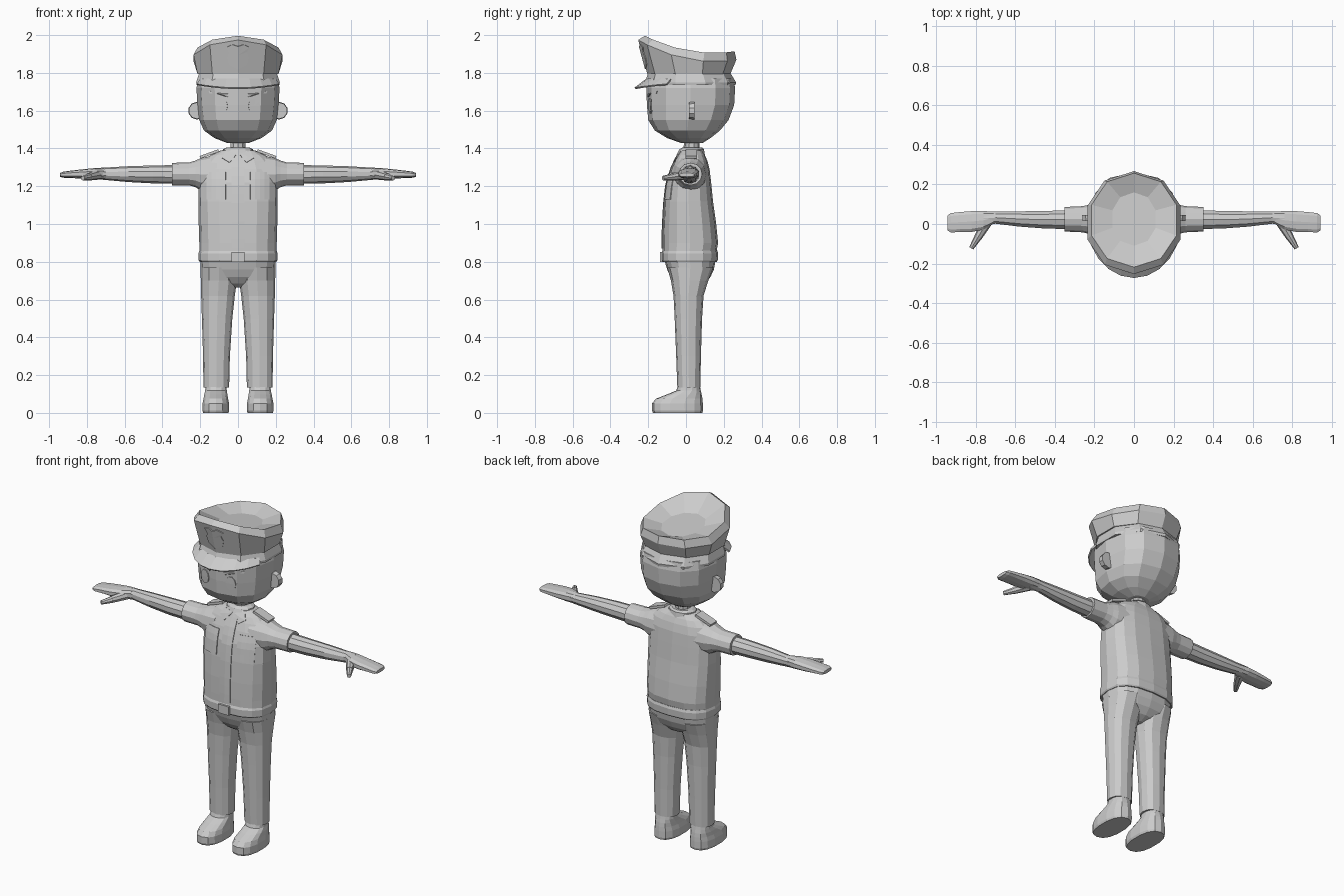
import bpy, bmesh, math
from mathutils import Vector, Matrix
from mathutils.bvhtree import BVHTree

GREY = bpy.data.materials.new("plain_grey")
GREY.diffuse_color = (0.6, 0.6, 0.6, 1)


def finish(name, bm, mirror=False, solid=0):
    bmesh.ops.recalc_face_normals(bm, faces=bm.faces)
    me = bpy.data.meshes.new(name)
    bm.to_mesh(me)
    bm.free()
    me.materials.append(GREY)
    ob = bpy.data.objects.new(name, me)
    bpy.context.collection.objects.link(ob)
    if solid:
        m = ob.modifiers.new("thickness", "SOLIDIFY")
        m.thickness = solid
        m.offset = 0
    if mirror:
        ob.modifiers.new("mirror", "MIRROR")
    return ob


def loft(name, rings, axis="z", n=12, p=2.0, mirror=False):
    """Skin rings (t, a0, a1, b0, b1[, slope, curve]); z rings span x,y and x rings span y,z."""
    bm = bmesh.new()
    rows = []
    for t, a0, a1, b0, b1, *bend in rings:
        k, q = bend if bend else (0, 0)
        row = []
        for i in range(n):
            w = 2 * math.pi * i / n - math.pi / 2
            c, s = math.cos(w), math.sin(w)
            a = (a0 + a1) / 2 + (a1 - a0) / 2 * math.copysign(abs(c) ** (2 / p), c)
            b = (b0 + b1) / 2 + (b1 - b0) / 2 * math.copysign(abs(s) ** (2 / p), s)
            row.append(bm.verts.new((a, b, t + k * b + q * b * b) if axis == "z" else (t, a, b)))
        rows.append(row)
    for r, u in zip(rows, rows[1:]):
        for i in range(n):
            j = (i + 1) % n
            bm.faces.new((r[i], r[j], u[j], u[i]))
    bm.faces.new(rows[0])
    bm.faces.new(rows[-1])
    return finish(name, bm, mirror)


def plate(name, target, outline=None, rect=None, mirror=False):
    """Thin plate laid over the front of a target part."""
    bm = bmesh.new()
    if rect:
        x0, x1, z0, z1, nx, nz = rect
        g = [[bm.verts.new((x0 + (x1 - x0) * i / nx, 0, z0 + (z1 - z0) * j / nz))
              for i in range(nx + 1)] for j in range(nz + 1)]
        for j in range(nz):
            for i in range(nx):
                bm.faces.new((g[j][i], g[j][i + 1], g[j + 1][i + 1], g[j + 1][i]))
    else:
        f = bm.faces.new([bm.verts.new((x, 0, z)) for x, z in outline])
        bmesh.ops.poke(bm, faces=[f])
    me = target.data
    tree = BVHTree.FromPolygons([v.co for v in me.vertices], [list(f.vertices) for f in me.polygons])
    for v in bm.verts:
        hit = tree.ray_cast(Vector((v.co.x, -1, v.co.z)), Vector((0, 1, 0)))[0]
        v.co.y = (hit.y if hit else 0) - 0.003
    return finish(name, bm, mirror, 0.005)


def cone(name, p0, p1, r0, r1, n=8, mirror=True):
    p0, p1 = Vector(p0), Vector(p1)
    d = p1 - p0
    bm = bmesh.new()
    m = Matrix.Translation((p0 + p1) / 2) @ d.to_track_quat("Z", "Y").to_matrix().to_4x4()
    bmesh.ops.create_cone(bm, cap_ends=True, segments=n, radius1=r0, radius2=r1, depth=d.length, matrix=m)
    return finish(name, bm, mirror)


def box(name, loc, size, tilt=0, mirror=False):
    bm = bmesh.new()
    m = Matrix.Translation(loc) @ Matrix.Rotation(tilt, 4, "Y") @ Matrix.Diagonal((*size, 1))
    bmesh.ops.create_cube(bm, size=1, matrix=m)
    return finish(name, bm, mirror)


# Head, ears and neck
head = loft("head", [
    (1.43, -.06, .06, -.03, .09), (1.455, -.125, .125, -.10, .13), (1.495, -.18, .18, -.165, .18),
    (1.55, -.205, .205, -.20, .225), (1.63, -.215, .215, -.207, .255), (1.72, -.22, .22, -.21, .26),
    (1.77, -.21, .21, -.20, .25)], p=2.4)
cone("ear", (.217, .015, 1.6), (.217, .046, 1.6), .044, .047, 10)
loft("neck", [(1.36, -.045, .045, -.015, .075), (1.45, -.04, .04, -.01, .07)], n=10)

# Face details
plate("eyebrow", head, [(.045, 1.672), (.15, 1.692), (.155, 1.705), (.045, 1.688)], mirror=True)
plate("eye", head, [(.085 + .03 * math.cos(i * math.pi / 5), 1.625 + .042 * math.sin(i * math.pi / 5))
                    for i in range(10)], mirror=True)

# Cap: band, flared crown with a dished top, peak and badge
loft("cap_band", [(1.735, -.23, .23, -.215, .262), (1.75, -.232, .232, -.218, .265),
                  (1.80, -.215, .215, -.20, .235)], n=10, p=2.1)
crown = loft("cap_crown", [
    (1.795, -.225, .225, -.205, .235), (1.875, -.247, .247, -.253, .267, -.21, .72),
    (1.92, -.225, .225, -.218, .257, -.2, .69), (1.895, -.115, .115, -.11, .16, -.1, 0)], n=10, p=2.1)
plate("cap_badge", crown, [(0, 1.82), (.045, 1.845), (.055, 1.88), (.045, 1.91), (.062, 1.935), (.03, 1.95),
                           (0, 1.94), (-.03, 1.95), (-.062, 1.935), (-.045, 1.91), (-.055, 1.88), (-.045, 1.845)])
bm = bmesh.new()
rows = []
for i in range(9):
    w = math.radians(205 + 130 * i / 8)
    c, s = math.cos(w), math.sin(w)
    rows.append((bm.verts.new((.215 * c, .02 + .225 * s, 1.768)),
                 bm.verts.new((.238 * c, .02 + .29 * s, 1.718 + .025 * c * c))))
for a, b in zip(rows, rows[1:]):
    bm.faces.new((a[0], b[0], b[1], a[1]))
finish("cap_peak", bm, solid=.009)

# Shirt body and sleeves
shirt = loft("shirt", [
    (.845, -.205, .205, -.125, .16), (.90, -.205, .205, -.125, .17), (1.0, -.208, .208, -.122, .16),
    (1.12, -.21, .21, -.115, .143), (1.22, -.208, .208, -.103, .133), (1.29, -.203, .203, -.08, .125),
    (1.335, -.18, .18, -.06, .113), (1.365, -.145, .145, -.045, .10), (1.39, -.09, .09, -.03, .085)],
    n=16, p=2.6)
loft("sleeve", [
    (.11, -.075, .115, 1.16, 1.365), (.195, -.06, .105, 1.175, 1.35), (.225, -.05, .097, 1.195, 1.336),
    (.26, -.042, .09, 1.205, 1.325), (.35, -.038, .086, 1.205, 1.324)], axis="x", mirror=True)
loft("collar", [(1.365, -.09, .09, -.05, .1), (1.395, -.08, .08, -.035, .095),
                (1.405, -.062, .062, -.02, .085)], n=12)
plate("collar_flap", shirt, [(.005, 1.372), (.045, 1.325), (.085, 1.35), (.065, 1.385)], mirror=True)
plate("shirt_placket", shirt, rect=(-.035, .035, .87, 1.35, 2, 10))
plate("chest_pocket", shirt, rect=(.065, .165, 1.13, 1.275, 4, 4), mirror=True)
box("epaulette", (.152, .028, 1.371), (.105, .06, .014), math.radians(20), True)

# Arms and hands
loft("arm", [
    (.33, -.028, .072, 1.213, 1.312), (.45, -.025, .068, 1.215, 1.310), (.58, -.015, .066, 1.222, 1.306),
    (.70, .0, .064, 1.233, 1.299), (.76, -.012, .066, 1.238, 1.296)], axis="x", n=10, mirror=True)
loft("hand", [
    (.71, .0, .062, 1.237, 1.297), (.76, -.03, .068, 1.238, 1.296), (.82, -.042, .067, 1.24, 1.29),
    (.88, -.043, .062, 1.243, 1.283), (.925, -.044, .057, 1.245, 1.277), (.942, -.035, .045, 1.25, 1.27)],
    axis="x", n=10, p=2.7, mirror=True)
cone("thumb_base", (.745, .005, 1.26), (.79, -.07, 1.25), .026, .02)
cone("thumb_tip", (.785, -.062, 1.25), (.822, -.122, 1.243), .02, .012)

# Belt and buckle
loft("belt", [(.80, -.203, .203, -.125, .163), (.808, -.208, .208, -.13, .168),
              (.845, -.209, .209, -.131, .17), (.86, -.204, .204, -.124, .165)], n=16, p=2.6)
box("belt_buckle", (0, -.131, .826), (.07, .014, .052))

# Trousers
loft("trouser_hips", [
    (.81, -.2, .2, -.115, .157), (.76, -.198, .198, -.10, .148), (.72, -.165, .165, -.082, .13),
    (.685, -.07, .07, -.055, .10), (.665, -.02, .02, -.025, .06)], n=16, p=2.6)
loft("trouser_leg", [
    (.135, .047, .183, -.046, .076), (.30, .043, .185, -.052, .079), (.50, .03, .191, -.06, .085),
    (.62, .017, .195, -.066, .093), (.70, .006, .197, -.08, .118), (.77, .004, .198, -.1, .145)],
    n=12, p=2.3, mirror=True)

# Shoes
loft("shoe", [
    (0, .05, .186, -.175, .087), (.012, .045, .19, -.18, .09), (.05, .046, .189, -.18, .089),
    (.075, .051, .184, -.16, .087), (.098, .055, .18, -.10, .083), (.118, .058, .175, -.052, .078),
    (.16, .062, .172, -.038, .07)], n=14, p=2.4, mirror=True)
